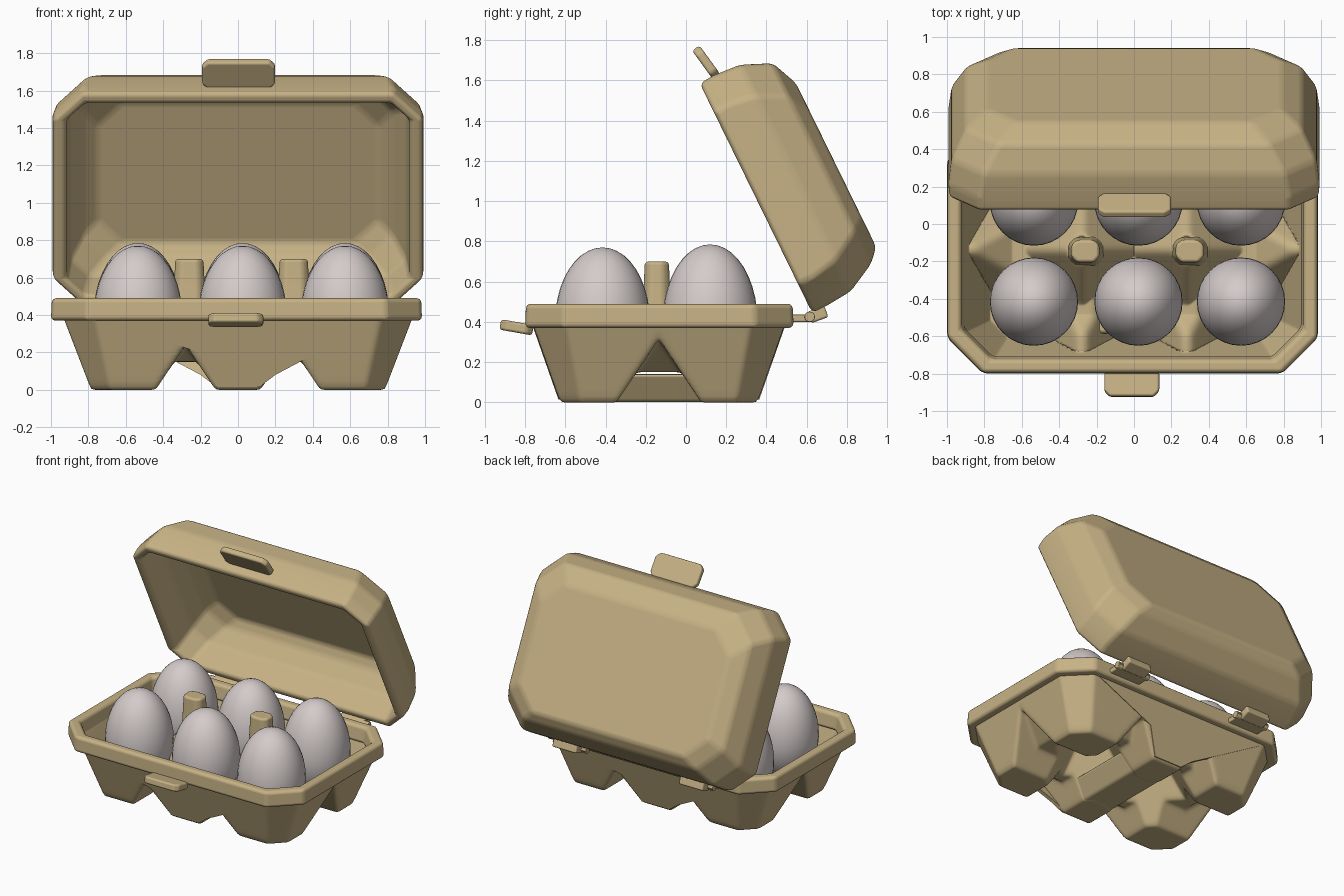
import bpy, bmesh, math
from mathutils import Matrix, Vector

if "Cube" in bpy.data.objects:
    bpy.data.objects.remove(bpy.data.objects["Cube"])


def material(name, color):
    m = bpy.data.materials.new(name)
    m.diffuse_color = (*color, 1)
    m.use_nodes = True
    m.node_tree.nodes["Principled BSDF"].inputs["Base Color"].default_value = m.diffuse_color
    return m


CARD = material("tan cardboard", (0.57, 0.445, 0.235))
SHELL = material("pale eggshell", (0.66, 0.60, 0.595))


def finish(name, bm, mat, bevel=0.0, segs=3):
    bmesh.ops.recalc_face_normals(bm, faces=bm.faces)
    me = bpy.data.meshes.new(name)
    bm.to_mesh(me)
    bm.free()
    me.materials.append(mat)
    for p in me.polygons:
        p.use_smooth = True
    ob = bpy.data.objects.new(name, me)
    bpy.context.collection.objects.link(ob)
    if bevel:
        b = ob.modifiers.new("soft_edges", "BEVEL")
        b.width, b.segments, b.limit_method = bevel, segs, "ANGLE"
        b.angle_limit = math.radians(14)
        b.harden_normals = True
    return ob


def loft(name, rings, mat, closed=False, bevel=0.0):
    bm = bmesh.new()
    vs = [[bm.verts.new(p) for p in r] for r in rings]
    n = len(rings[0])
    for a, b in list(zip(vs, vs[1:])) + ([(vs[-1], vs[0])] if closed else []):
        for i in range(n):
            j = (i + 1) % n
            bm.faces.new((a[i], a[j], b[j], b[i]))
    if not closed:
        bm.faces.new(vs[0])
        bm.faces.new(vs[-1])
    return finish(name, bm, mat, bevel)


def octagon(hx, v0, v1, c):
    return [(-hx + c, v0), (hx - c, v0), (hx, v0 + c), (hx, v1 - c),
            (hx - c, v1), (-hx + c, v1), (-hx, v1 - c), (-hx, v0 + c)]


def box(name, loc, size, tilt=0.0, bevel=0.015):
    bm = bmesh.new()
    m = (Matrix.Translation(loc) @ Matrix.Rotation(tilt, 4, "X")
         @ Matrix.Diagonal((*size, 1)))
    bmesh.ops.create_cube(bm, size=1, matrix=m)
    return finish(name, bm, CARD, bevel)


def tab(name, loc, hx, length, thick, tilt):
    m = Matrix.Translation(loc) @ Matrix.Rotation(tilt, 4, "X")
    rings = [[m @ Vector((x, y, z)) for x, y in octagon(hx, -length / 2, length / 2, 0.03)]
             for z in (-thick / 2, thick / 2)]
    return loft(name, rings, CARD, bevel=0.014)


# Tray: moulded pulp sheet with six cups, valleys between them and dented walls
YC = -0.135


def tray_height(x, y):
    ax, ay = abs(x), abs(y - YC)
    ex = ax - 0.12 if ax < 0.28 else 0.44 - ax
    ey = 0.21 - ay
    wall = max((ax - 0.785) * 2.6, (ay - 0.49) * 2.85, (ax + ay - 1.17) * 1.76)
    cap_y = max(0.15, 0.15 + 0.8 * (ax - 0.66))
    cap_x = max(0.15, 0.15 + 0.8 * (ay - 0.36))
    valley = max(min(1.5 * ex, cap_x), min(1.5 * ey, cap_y))
    mound = 0
    if ax < 0.6 and ay < 0.4:
        mound = min(1.2 * (ex + ey + 0.05), 0.45)
    return max(0, wall, valley, mound)


bm = bmesh.new()
NX, NY = 156, 106
grid = []
for i in range(NX + 1):
    col = []
    for j in range(NY + 1):
        x, y = -0.97 + 1.94 * i / NX, YC - 0.655 + 1.31 * j / NY
        h = tray_height(x, y)
        col.append((bm.verts.new((x, y, min(h, 0.42))), h))
    grid.append(col)
for i in range(NX):
    for j in range(NY):
        q = [grid[i][j], grid[i + 1][j], grid[i + 1][j + 1], grid[i][j + 1]]
        if min(h for _, h in q) < 0.42:
            bm.faces.new([v for v, _ in q])
bmesh.ops.delete(bm, geom=[v for v in bm.verts if not v.link_faces], context="VERTS")
tray = finish("cup_tray", bm, CARD)
if tray.data.polygons[0].normal.z < 0:
    tray.data.flip_normals()
s = tray.modifiers.new("rounded", "SMOOTH")
s.factor, s.iterations = 0.5, 4
s = tray.modifiers.new("wall", "SOLIDIFY")
s.thickness, s.offset = 0.025, 1

# Keel joining the two middle cups underneath
keel = [[(x, YC + y, z) for x, y in ((-w, -d), (w, -d), (w, d), (-w, d))]
        for z, w, d in ((0.002, 0.115, 0.45), (0.14, 0.205, 0.45))]
loft("middle_keel", keel, CARD, bevel=0.02)

# Slanted middle panels on the front and back walls, turned half round from each other
for name, sgn in (("front", -1), ("back", 1)):
    outline = ((-0.72, 0.37), (-0.21, 0.2), (-0.115, 0.015), (0.115, 0.015),
               (0.2, 0.08), (0.73, 0.36))
    rings = [[(-sgn * x, YC + sgn * (0.49 + z / 2.85 + d), z) for x, z in outline]
             for d in (0.004, -0.025)]
    loft(f"{name}_middle_panel", rings, CARD)
    for p in bpy.data.objects[f"{name}_middle_panel"].data.polygons:
        p.use_smooth = False

# Rim around the tray
rim = []
for z, d in ((0.37, 0), (0.49, 0.005), (0.49, 0.075), (0.37, 0.095)):
    rim.append([(x - 0.008, y, z) for x, y in
                octagon(0.992 - d, -0.80 + d, 0.535 - d, 0.19 - d * 0.4)])
loft("tray_rim", rim, CARD, True, 0.025)

# Divider posts
for k, px in enumerate((-0.26, 0.298)):
    rings = []
    for z, r in ((0.28, 0.105), (0.5, 0.085), (0.70, 0.075)):
        rings.append([(px + x, -0.145 + y, z) for x, y in octagon(r, -r * 0.8, r * 0.8, r * 0.4)])
    loft(f"divider_post_{k + 1}", rings, CARD, bevel=0.018)

# Eggs: spheres with a longer upper half
for y, top, row in ((-0.415, 0.77, "front"), (0.12, 0.785, "back")):
    for k, x in enumerate((-0.535, 0.024, 0.572)):
        bm = bmesh.new()
        bmesh.ops.create_uvsphere(bm, u_segments=32, v_segments=20, radius=1)
        for v in bm.verts:
            v.co = Vector((x + v.co.x * 0.236, y + v.co.y * 0.236,
                           0.40 + v.co.z * (top - 0.40 if v.co.z > 0 else 0.31)))
        finish(f"{row}_egg_{k + 1}", bm, SHELL)

# Open lid: octagonal shell lofted along the lid's own depth, leaning back
U, N = Vector((0, -0.44, 0.898)), Vector((0, 0.898, 0.44))
HINGE = Vector((0, 0.627, 0.445))
sections = ((0, 0.988, 0, 1.27, 0.16), (0.08, 0.992, 0, 1.275, 0.16),
            (0.22, 0.975, 0.012, 1.265, 0.17), (0.37, 0.90, 0.09, 1.20, 0.18),
            (0.43, 0.79, 0.155, 1.06, 0.16), (0.385, 0.75, 0.195, 1.02, 0.13),
            (0.33, 0.83, 0.135, 1.13, 0.13), (0.20, 0.90, 0.075, 1.19, 0.11),
            (0, 0.92, 0.065, 1.205, 0.10))
rings = [[HINGE + Vector((x, 0, 0)) + U * u + N * d for x, u in octagon(hx, u0, u1, c)]
         for d, hx, u0, u1, c in sections]
bm = bmesh.new()
vs = [[bm.verts.new(p) for p in r] for r in rings]
for a, b in zip(vs, vs[1:] + vs[:1]):
    if a is vs[4]:          # back panel, outside and inside
        bm.faces.new(a)
        bm.faces.new(b)
        continue
    for i in range(8):
        j = (i + 1) % 8
        bm.faces.new((a[i], a[j], b[j], b[i]))
finish("lid", bm, CARD, 0.025)

# Closing tabs
tab("lid_tab", (0.003, 0.10, 1.69), 0.195, 0.175, 0.045, math.radians(126))
tab("tray_tab", (-0.012, -0.842, 0.373), 0.147, 0.165, 0.052, math.radians(-10))

# Hinges: leaf on the rim, barrel, leaf on the lid
for side, x in (("left", -0.53), ("right", 0.53)):
    box(f"{side}_hinge_tray_leaf", (x, 0.57, 0.418), (0.26, 0.11, 0.036), 0, 0.008)
    box(f"{side}_hinge_lid_leaf", (x, 0.655, 0.437), (0.20, 0.09, 0.06), math.radians(20), 0.012)
    bm = bmesh.new()
    m = Matrix.Translation((x, 0.615, 0.425)) @ Matrix.Rotation(math.pi / 2, 4, "Y")
    bmesh.ops.create_cone(bm, cap_ends=True, segments=16, radius1=0.026, radius2=0.026,
                          depth=0.28, matrix=m)
    finish(f"{side}_hinge_barrel", bm, CARD, 0.006, 2)
